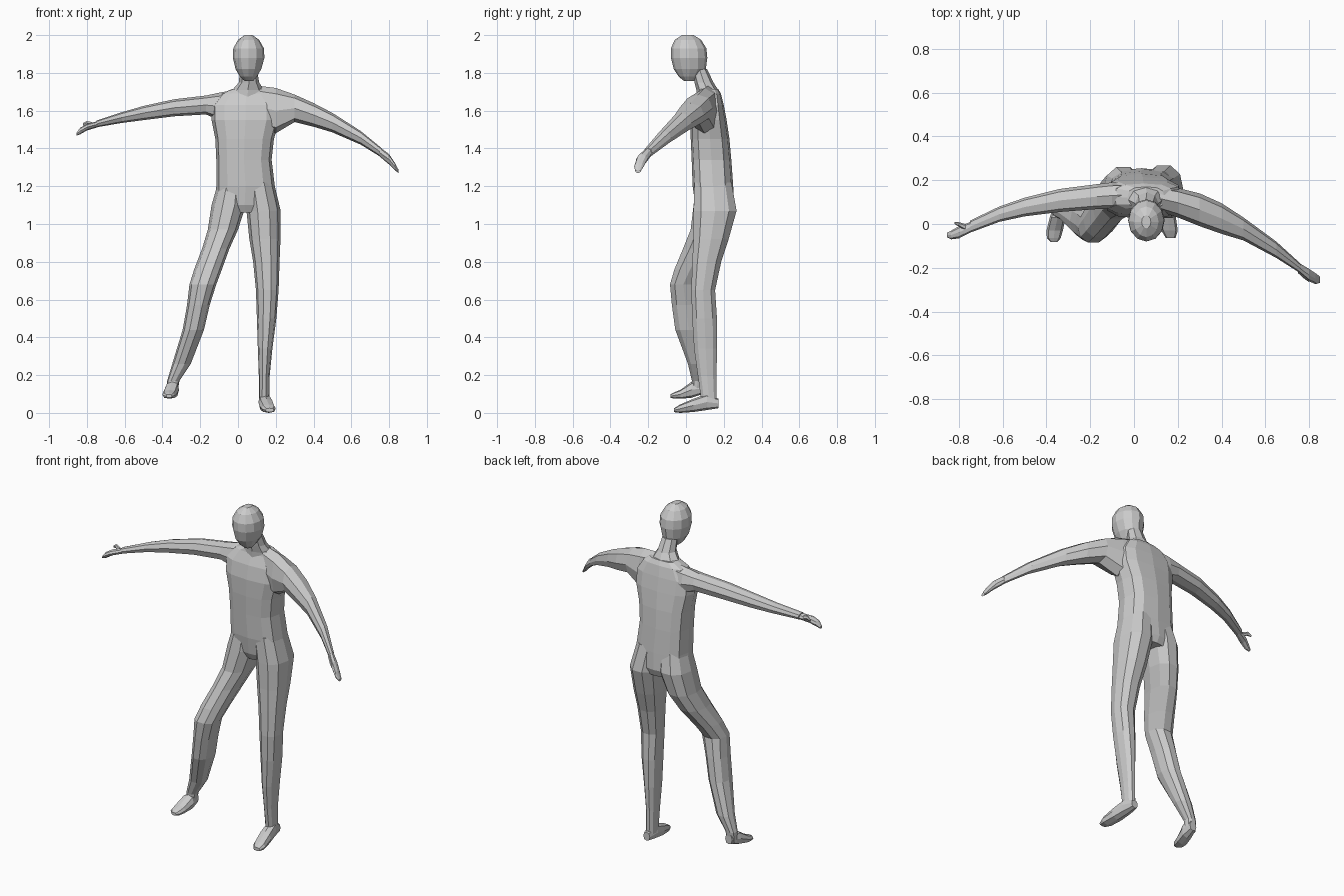
import bpy, bmesh
from math import cos, sin, pi, copysign


def loft(name, axis, rows, sides=10, power=1.0):
    """Skin a closed tube over rings; row = (position, a_min, a_max, b_min, b_max).
    a and b are the two other axes in x, y, z order; power < 1 gives boxier rings."""
    bm = bmesh.new()
    rings = []
    for pos, a0, a1, b0, b1 in rows:
        ring = []
        for i in range(sides):
            t = 2 * pi * i / sides
            c, s = cos(t), sin(t)
            a = (a0 + a1) / 2 + (a1 - a0) / 2 * copysign(abs(c) ** power, c)
            b = (b0 + b1) / 2 + (b1 - b0) / 2 * copysign(abs(s) ** power, s)
            co = [a, b]
            co.insert(axis, pos)
            ring.append(bm.verts.new(co))
        rings.append(ring)
    for r, q in zip(rings, rings[1:]):
        for i in range(sides):
            j = (i + 1) % sides
            bm.faces.new((r[i], r[j], q[j], q[i]))
    bm.faces.new(rings[0])
    bm.faces.new(rings[-1])
    bmesh.ops.recalc_face_normals(bm, faces=bm.faces)
    mesh = bpy.data.meshes.new(name)
    bm.to_mesh(mesh)
    bm.free()
    obj = bpy.data.objects.new(name, mesh)
    bpy.context.collection.objects.link(obj)
    return obj


X, Y, Z = 0, 1, 2

# Head, egg-shaped and tapering to the chin
loft("head", Z, [
    (1.757, .035, .08, -.01, .04),
    (1.78, .01, .10, -.038, .07),
    (1.82, -.013, .123, -.065, .105),
    (1.88, -.027, .14, -.08, .113),
    (1.93, -.025, .137, -.08, .108),
    (1.975, .0, .112, -.06, .08),
    (2.0, .035, .077, -.02, .04)], 12)

# Neck
loft("neck", Z, [
    (1.66, -.06, .16, .06, .19),
    (1.71, -.03, .135, .055, .17),
    (1.75, .005, .112, .045, .145),
    (1.82, .01, .10, .03, .112)], 8)

# Torso, boxy through the chest
loft("torso", Z, [
    (1.06, -.07, .15, .07, .24),
    (1.10, -.12, .19, .05, .255),
    (1.20, -.115, .195, .035, .25),
    (1.34, -.115, .178, .03, .24),
    (1.45, -.12, .19, .025, .23),
    (1.55, -.14, .22, .025, .215),
    (1.63, -.14, .22, .04, .2),
    (1.69, -.09, .18, .065, .185),
    (1.715, -.03, .14, .07, .17)], 12, .7)

# Arms, stretched out to the sides and slightly forward
loft("arm_left", X, [
    (-.02, .08, .19, 1.52, 1.71),
    (-.10, .07, .19, 1.55, 1.695),
    (-.17, .068, .182, 1.58, 1.68),
    (-.34, .055, .16, 1.57, 1.66),
    (-.50, .035, .12, 1.55, 1.625),
    (-.615, .01, .08, 1.535, 1.592),
    (-.75, -.04, .015, 1.512, 1.547)], 8, .85)
loft("arm_right", X, [
    (.08, .07, .18, 1.52, 1.735),
    (.20, .03, .165, 1.48, 1.72),
    (.30, -.01, .14, 1.54, 1.685),
    (.40, -.045, .095, 1.515, 1.64),
    (.50, -.075, .03, 1.485, 1.588),
    (.65, -.155, -.08, 1.42, 1.492),
    (.76, -.225, -.18, 1.352, 1.402)], 8, .85)

# Hands as flat mitts with short thumbs
loft("hand_left", X, [
    (-.74, -.035, .012, 1.513, 1.545),
    (-.80, -.066, -.01, 1.495, 1.53),
    (-.835, -.07, -.03, 1.475, 1.51),
    (-.855, -.06, -.04, 1.468, 1.483)], 8)
loft("thumb_left", X, [
    (-.77, -.03, .0, 1.51, 1.54),
    (-.80, -.012, .008, 1.525, 1.548),
    (-.82, .0, .008, 1.52, 1.535)], 6)
loft("hand_right", X, [
    (.75, -.218, -.175, 1.357, 1.408),
    (.80, -.262, -.205, 1.315, 1.37),
    (.83, -.275, -.225, 1.285, 1.325),
    (.85, -.268, -.24, 1.27, 1.287)], 8)
loft("thumb_right", X, [
    (.75, -.225, -.195, 1.365, 1.39),
    (.78, -.252, -.225, 1.345, 1.37),
    (.80, -.265, -.25, 1.335, 1.35)], 6)

# Left leg lifted out with a bent knee, right leg standing
loft("leg_left", Z, [
    (1.22, -.105, .04, .05, .24),
    (1.10, -.14, .042, .035, .265),
    (.97, -.16, .0, .02, .24),
    (.87, -.19, -.045, -.02, .19),
    (.76, -.232, -.085, -.065, .11),
    (.68, -.257, -.115, -.088, .06),
    (.57, -.27, -.15, -.078, .075),
    (.44, -.293, -.18, -.06, .088),
    (.26, -.348, -.25, .008, .102),
    (.17, -.375, -.31, .03, .092),
    (.11, -.375, -.32, .03, .085)], 10, .9)
loft("leg_right", Z, [
    (1.22, .03, .19, .04, .245),
    (1.07, .045, .226, .035, .273),
    (.92, .06, .225, .035, .23),
    (.80, .08, .22, .03, .19),
    (.65, .095, .215, .025, .157),
    (.50, .10, .203, .03, .167),
    (.34, .105, .182, .04, .168),
    (.20, .11, .168, .06, .163),
    (.06, .11, .165, .08, .165)], 10, .9)

# Feet, heel to toe
loft("foot_left", Y, [
    (.088, -.365, -.32, .10, .16),
    (.03, -.385, -.312, .08, .165),
    (-.03, -.40, -.325, .075, .122),
    (-.065, -.398, -.335, .076, .108),
    (-.083, -.38, -.35, .08, .098)], 8, .8)
loft("foot_right", Y, [
    (.172, .118, .16, .025, .075),
    (.11, .108, .175, .015, .10),
    (.04, .112, .19, .005, .075),
    (-.03, .125, .2, .0, .045),
    (-.063, .145, .19, .004, .025)], 8, .8)
